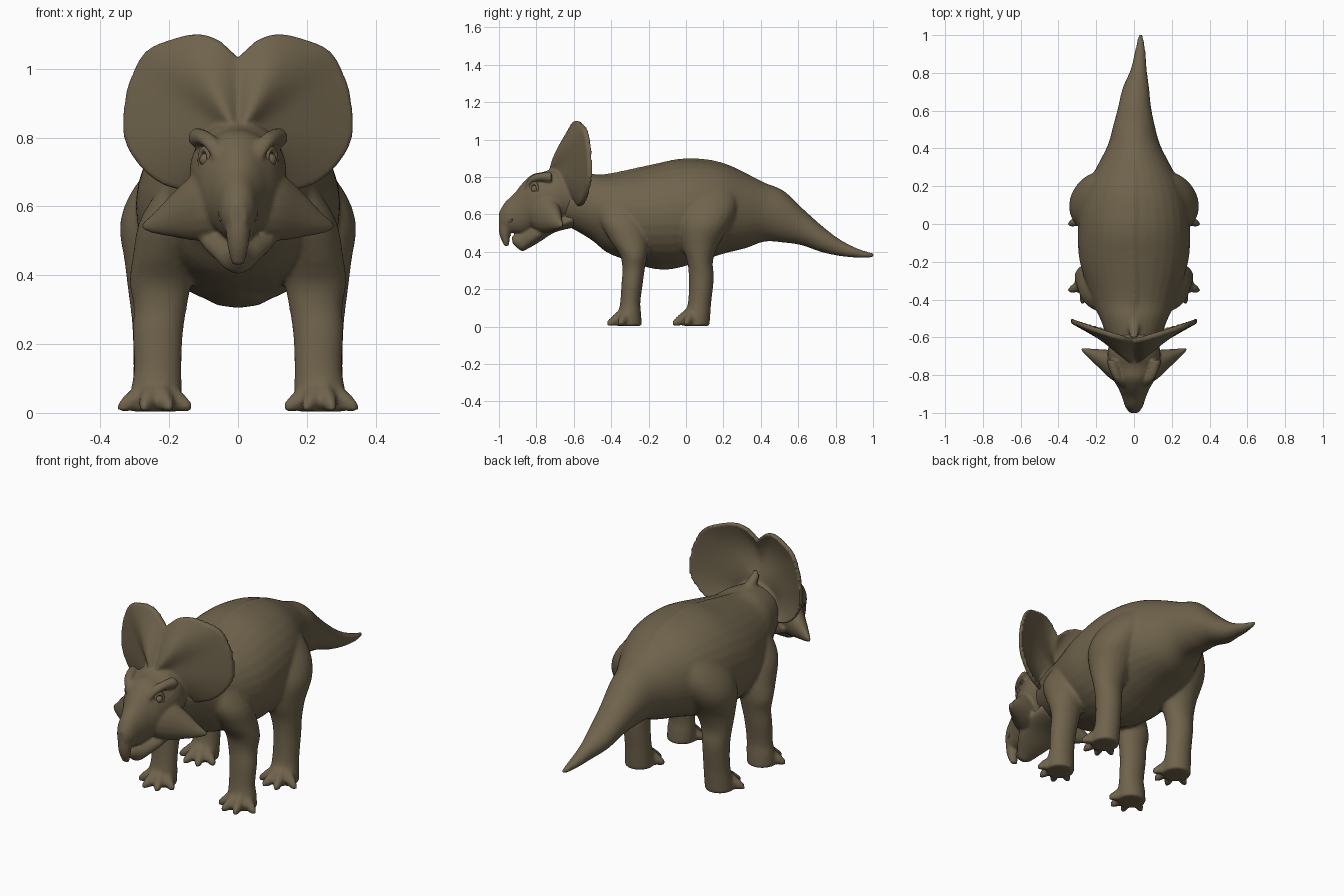
import bpy, bmesh, math
from mathutils import Vector

if "Cube" in bpy.data.objects:
    bpy.data.objects.remove(bpy.data.objects["Cube"])

hide = bpy.data.materials.new("olive_brown_hide")
hide.diffuse_color = (0.16, 0.125, 0.072, 1)
hide.use_nodes = True
hide.node_tree.nodes["Principled BSDF"].inputs["Base Color"].default_value = hide.diffuse_color


def spline(stations, steps=4):
    """Catmull-Rom interpolation through tuples of numbers."""
    P = [stations[0]] + list(stations) + [stations[-1]]
    out = []
    for i in range(1, len(P) - 2):
        for s in range(steps):
            t = s / steps
            out.append([0.5 * (2 * b + (c - a) * t + (2 * a - 5 * b + 4 * c - d) * t * t
                               + (3 * b - a - 3 * c + d) * t ** 3)
                        for a, b, c, d in zip(*P[i - 1:i + 3])])
    return out + [list(stations[-1])]


def loft(bm, rings, u, v, sides=24):
    """Closed tube: rings hold (x, y, z, radius_u, radius_v)."""
    u, v = Vector(u), Vector(v)
    loops = []
    for x, y, z, ru, rv in rings:
        loops.append([bm.verts.new(Vector((x, y, z))
                      + u * (max(ru, .003) * math.cos(2 * math.pi * k / sides))
                      + v * (max(rv, .003) * math.sin(2 * math.pi * k / sides)))
                      for k in range(sides)])
    for a, b in zip(loops, loops[1:]):
        for k in range(sides):
            j = (k + 1) % sides
            bm.faces.new((a[k], a[j], b[j], b[k]))
    bm.faces.new(loops[0][::-1])
    bm.faces.new(loops[-1])


def long_loft(bm, rows):
    """Loft along y: rows hold (y, top, bottom, half_width, x_shift)."""
    loft(bm, [(s, y, (t + b) / 2, w, (t - b) / 2) for y, t, b, w, s in spline(rows)],
         (1, 0, 0), (0, 0, 1), 32)


def sided(rows, s):
    return [(r[0] * s,) + tuple(r[1:]) for r in rows]


def finish(bm, name, voxel, smooth):
    bmesh.ops.recalc_face_normals(bm, faces=bm.faces[:])
    me = bpy.data.meshes.new(name)
    bm.to_mesh(me)
    bm.free()
    me.materials.append(hide)
    ob = bpy.data.objects.new(name, me)
    bpy.context.collection.objects.link(ob)
    m = ob.modifiers.new("fuse", "REMESH")
    m.mode, m.voxel_size, m.use_smooth_shade = "VOXEL", voxel, True
    m = ob.modifiers.new("soften", "SMOOTH")
    m.factor, m.iterations = 0.5, smooth


# Torso, neck, tail and legs, fused into one skin
bm = bmesh.new()
long_loft(bm, [(-.70, .76, .57, .09, 0), (-.60, .80, .52, .14, 0), (-.50, .815, .46, .18, 0),
               (-.40, .812, .385, .225, 0), (-.20, .857, .33, .287, 0), (-.05, .892, .318, .297, 0),
               (.08, .891, .352, .286, 0), (.20, .87, .39, .25, 0), (.32, .82, .42, .188, 0),
               (.42, .77, .455, .138, 0), (.52, .728, .45, .11, 0), (.62, .635, .435, .087, .003),
               (.72, .545, .40, .07, .01), (.82, .468, .378, .042, .025),
               (.92, .417, .368, .027, .033), (1.005, .392, .37, .01, .035)])
# Spine ridge rising to the frill, and belly keel
loft(bm, spline([(0, -.60, .85, .02, .03), (0, -.55, .81, .03, .03), (0, -.45, .79, .03, .025),
                 (0, -.2, .84, .025, .025), (0, 0, .88, .025, .022),
                 (0, .2, .855, .025, .022), (0, .4, .76, .02, .02)]), (1, 0, 0), (0, 0, 1), 10)
loft(bm, spline([(0, -.30, .40, .06, .05), (0, -.2, .375, .11, .06), (0, -.1, .367, .12, .062),
                 (0, 0, .38, .10, .055), (0, .1, .41, .06, .05)]), (1, 0, 0), (0, 0, 1), 12)
front_leg = [(.10, -.37, .72, .05, .07), (.135, -.355, .66, .085, .11), (.185, -.34, .56, .10, .117),
             (.215, -.305, .46, .09, .10), (.225, -.28, .38, .09, .073),
             (.226, -.28, .31, .078, .06), (.233, -.288, .23, .073, .057),
             (.233, -.298, .13, .069, .054), (.237, -.302, .07, .074, .062),
             (.24, -.306, .004, .074, .07)]
hind_leg = [(.09, .15, .82, .04, .06), (.14, .14, .75, .08, .12), (.185, .12, .65, .12, .155),
            (.213, .098, .55, .13, .145), (.225, .075, .44, .105, .10), (.236, .075, .35, .083, .069),
            (.238, .082, .26, .07, .067), (.236, .073, .13, .068, .062), (.238, .06, .06, .072, .07),
            (.24, .053, .004, .073, .073)]
for s in (-1, 1):
    for leg, fy in ((front_leg, -.31), (hind_leg, .04)):
        loft(bm, spline(sided(leg, s)), (1, 0, 0), (0, 1, 0))
        # Splayed toes ending in blunt claws
        for deg in (-64, -22, 18, 68):
            a = math.radians(deg)
            dx, dy = math.sin(a), -math.cos(a)
            toe = [(.24 + dx * d, fy + dy * d, z, r, h) for d, z, r, h in
                   ((.02, .075, .03, .035), (.06, .048, .025, .034), (.088, .03, .023, .028),
                    (.117, .017, .010, .014))]
            loft(bm, spline(sided(toe, s)), (-dy, dx * s, 0), (0, 0, 1), 10)
finish(bm, "body", .01, 4)

# Head: skull, hooked beak, lower jaw, cheek horns and brows
bm = bmesh.new()
long_loft(bm, [(-.58, .80, .56, .12, 0), (-.68, .85, .55, .14, 0), (-.76, .828, .53, .133, 0),
               (-.82, .815, .51, .112, 0), (-.87, .772, .495, .083, 0), (-.92, .71, .50, .062, 0),
               (-.968, .665, .51, .046, 0), (-1.0, .61, .53, .022, 0)])
loft(bm, spline([(0, -.95, .61, .045, .035), (0, -.966, .54, .037, .036), (0, -.968, .48, .03, .026),
                 (0, -.958, .43, .018, .012)]), (1, 0, 0), (0, 1, 0), 16)
long_loft(bm, [(-.60, .62, .53, .11, 0), (-.70, .57, .505, .125, 0), (-.78, .55, .455, .11, 0),
               (-.84, .525, .42, .075, 0), (-.88, .498, .405, .045, 0), (-.928, .485, .445, .018, 0)])
for s in (-1, 1):
    cheek = [(.05, -.77, .61, .09, .10), (.12, -.745, .60, .078, .10), (.19, -.71, .575, .048, .064),
             (.24, -.685, .553, .026, .033), (.278, -.663, .542, .008, .01)]
    loft(bm, spline(sided(cheek, s)), (0, 1, 0), (0, 0, 1), 16)
    brow = [(.055, -.86, .745, .018, .015), (.08, -.83, .785, .022, .02), (.10, -.785, .80, .026, .022),
            (.12, -.72, .80, .028, .03)]
    loft(bm, spline(sided(brow, s)), (1, 0, 0), (0, 0, 1), 12)

# Frill: dished shield with a heart-shaped rim and two low ridges over the brows
half = [(0, 1.033), (.025, 1.056), (.06, 1.085), (.12, 1.101), (.20, 1.083), (.268, 1.05),
        (.308, .98), (.328, .91), (.331, .80), (.285, .718), (.22, .665), (.15, .645), (.08, .62),
        (0, .61)]
rim = spline(half, 3)
rim += [(-x, z) for x, z in rim[-2:0:-1]]
n, cz = len(rim), .80


def sheet(front):
    loops = []
    for i in range(1, 13):
        t = i / 12
        row = []
        for x, z in rim:
            edge = -.612 + .10 * (abs(x) / .33) ** 1.2
            if z < cz:
                edge += .10 * (cz - z) * (1 - abs(x) / .33)
            if front:
                y = -.74 + (edge - .015 + .74) * t ** .85
                lean = math.atan2(abs(x), z - cz)
                y -= .035 * math.exp(-((lean - .5) / .33) ** 2) * math.sin(math.pi * t ** .8)
            else:
                y = -.60 + (edge + .013 + .60) * t - .04 * math.sin(math.pi * t)
            row.append(bm.verts.new((x * t, y, cz + (z - cz) * t)))
        loops.append(row)
    hub = bm.verts.new((0, -.74 if front else -.60, cz))
    for k in range(n):
        j = (k + 1) % n
        bm.faces.new((hub, loops[0][k], loops[0][j]))
        for a, b in zip(loops, loops[1:]):
            bm.faces.new((a[k], b[k], b[j], a[j]))
    return loops[-1]


fr, bk = sheet(True), sheet(False)
for k in range(n):
    j = (k + 1) % n
    bm.faces.new((fr[k], bk[k], bk[j], fr[j]))
finish(bm, "head_and_frill", .0075, 5)


def ring(name, x, y, z, major, minor, tall, turn):
    bpy.ops.mesh.primitive_torus_add(major_segments=20, minor_segments=8, major_radius=major,
                                     minor_radius=minor, location=(x, y, z),
                                     rotation=(math.pi / 2, 0, turn))
    ob = bpy.context.object
    ob.name, ob.scale = name, (1, tall, 1)
    ob.data.materials.append(hide)
    bpy.ops.object.shade_smooth()


# Eyes with lids, and nostril rims
for s, side in ((-1, "right"), (1, "left")):
    ring(side + "_eyelid", .097 * s, -.812, .735, .023, .007, 1.4, s * .95)
    bpy.ops.mesh.primitive_uv_sphere_add(segments=16, ring_count=10, radius=.02,
                                         location=(.092 * s, -.808, .735))
    eye = bpy.context.object
    eye.name = side + "_eye"
    eye.data.materials.append(hide)
    bpy.ops.object.shade_smooth()
    ring(side + "_nostril", .049 * s, -.942, .575, .012, .005, 1.1, s * 1.2)
